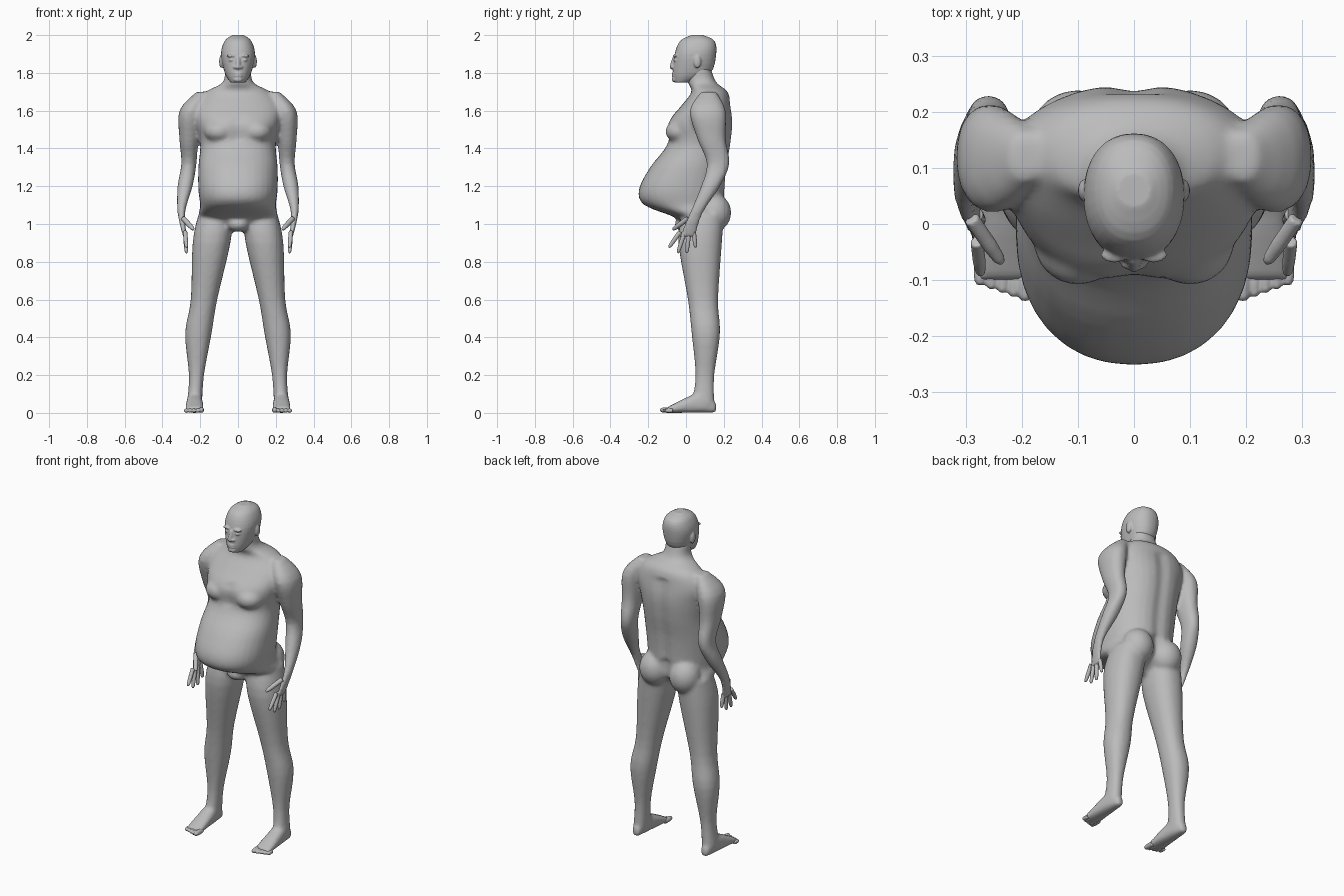
import bpy, bmesh, math
from mathutils import Vector, Matrix

default_cube = bpy.data.objects.get("Cube")
if default_cube:
    bpy.data.objects.remove(default_cube)

grey = bpy.data.materials.new("plain_grey")
grey.use_nodes = True
grey.diffuse_color = (0.5, 0.5, 0.5, 1)
grey.node_tree.nodes["Principled BSDF"].inputs["Base Color"].default_value = grey.diffuse_color


def signed_power(value, exponent):
    return math.copysign(abs(value) ** exponent, value)


def circle(count):
    """Yield cosine and sine pairs around a circle."""
    for i in range(count):
        angle = math.tau * i / count
        yield math.cos(angle), math.sin(angle)


def refine(rows, steps=4):
    """Pass a smooth curve through the rows of a profile."""
    keys = [Vector(row) for row in rows]
    keys = [keys[0]] + keys + [keys[-1]]
    result = []
    for before, start, end, after in zip(keys, keys[1:], keys[2:], keys[3:]):
        slope_in, slope_out = (end - before) / 2, (after - start) / 2
        for step in range(steps):
            t = step / steps
            blend = t * t * (3 - 2 * t)
            result.append(start.lerp(end, blend)
                          + slope_in * t * (1 - t) ** 2
                          - slope_out * t * t * (1 - t))
    return result + [keys[-1]]


def skin(bm, rings):
    """Bridge rings of points into a closed tube."""
    loops = [[bm.verts.new(point) for point in ring] for ring in rings]
    for lower, upper in zip(loops, loops[1:]):
        for i in range(len(lower)):
            bm.faces.new((lower[i - 1], lower[i], upper[i], upper[i - 1]))
    bm.faces.new(loops[0])
    bm.faces.new(loops[-1])


def no_dent(z, side):
    return 0


def section(z, centre, half_width, front, back, dent=no_dent):
    """Rounded horizontal outline, optionally dented along its middle."""
    middle, depth = (front + back) / 2, (back - front) / 2
    outline = []
    for c, s in circle(32):
        x = half_width * signed_power(c, 0.9)
        y = middle + depth * signed_power(s, 0.9)
        y -= math.copysign(dent(z, s), s) * math.exp(-(x / 0.035) ** 2)
        outline.append((centre + x, y, z))
    return outline


def digit(bm, root, tip, radius):
    """Finger or toe with a rounded end."""
    root, tip = Vector(root), Vector(tip)
    turn = (tip - root).to_track_quat('Z', 'Y')
    rings = []
    for along, scale in ((0, 1), (0.6, 1), (0.9, 0.8), (1, 0.4)):
        centre = root.lerp(tip, along)
        rings.append([centre + turn @ Vector((c, s, 0)) * radius * scale
                      for c, s in circle(10)])
    skin(bm, rings)


def blob(bm, centre, radii):
    placement = Matrix.Translation(centre) @ Matrix.Diagonal((*radii, 1))
    bmesh.ops.create_uvsphere(bm, u_segments=20, v_segments=12, radius=1, matrix=placement)


def finish(name, bm, voxel, iterations):
    """Make the object and fuse its overlapping pieces into one skin."""
    bmesh.ops.recalc_face_normals(bm, faces=bm.faces)
    mesh = bpy.data.meshes.new(name)
    bm.to_mesh(mesh)
    bm.free()
    mesh.materials.append(grey)
    obj = bpy.data.objects.new(name, mesh)
    bpy.context.scene.collection.objects.link(obj)
    fuse = obj.modifiers.new("fuse", 'REMESH')
    fuse.mode = 'VOXEL'
    fuse.voxel_size = voxel
    fuse.use_smooth_shade = True
    soften = obj.modifiers.new("soften", 'SMOOTH')
    soften.factor = 0.5
    soften.iterations = iterations


def body_dent(z, side):
    """Depth of the spine and buttock cleft behind, and between the breasts."""
    if side > 0:
        return 0.03 if z < 1.14 else 0.014 if z < 1.66 else 0
    return 0.012 if 1.44 < z < 1.57 else 0


# Torso and neck rows: height, half width, front, back
TORSO = [(0.96, 0.06, 0, 0.1), (1.03, 0.2, -0.05, 0.2), (1.1, 0.2, -0.22, 0.21),
         (1.18, 0.21, -0.25, 0.21), (1.3, 0.21, -0.19, 0.22), (1.42, 0.2, -0.1, 0.24),
         (1.53, 0.22, -0.1, 0.25), (1.62, 0.23, -0.03, 0.24), (1.7, 0.17, 0.03, 0.22),
         (1.75, 0.08, 0.01, 0.16), (1.83, 0.07, 0.01, 0.13)]

# Limb rows: height, sideways centre, half width, front, back
ARM = [(1.7, 0.19, 0.03, 0.08, 0.16), (1.6, 0.25, 0.06, 0.02, 0.21),
       (1.45, 0.26, 0.05, 0.06, 0.21), (1.32, 0.26, 0.04, 0.11, 0.23),
       (1.2, 0.28, 0.04, 0.08, 0.18), (1.06, 0.3, 0.02, 0.02, 0.09),
       (0.93, 0.28, 0.01, -0.04, 0.05)]
LEG = [(1.05, 0.12, 0.09, -0.02, 0.2), (0.9, 0.14, 0.1, -0.04, 0.19),
       (0.6, 0.18, 0.07, 0.01, 0.17), (0.42, 0.21, 0.07, 0.03, 0.18),
       (0.2, 0.22, 0.04, 0.05, 0.15), (0.05, 0.23, 0.04, 0.03, 0.15)]

# Foot rows from heel to toes: depth, half width, height of the top
FOOT = [(0.16, 0.02, 0.05), (0.08, 0.04, 0.11), (-0.1, 0.05, 0.03)]

# Head rows: height, half width, front, back
HEAD = [(1.75, 0.04, -0.06, 0.02), (1.8, 0.07, -0.07, 0.13), (1.9, 0.09, -0.06, 0.16),
        (1.97, 0.07, -0.03, 0.15), (2, 0.03, 0.03, 0.09)]

# Body with arms, legs and feet
bm = bmesh.new()
skin(bm, [section(z, 0, width, front, back, body_dent)
          for z, width, front, back in refine(TORSO)])
for side in (1, -1):
    for limb in (ARM, LEG):
        skin(bm, [section(z, side * x, width, front, back)
                  for z, x, width, front, back in refine(limb)])
    # Flat sole and rounded instep
    skin(bm, [[(side * 0.23 + width * c, y, top / 2 * (1 + signed_power(s, 0.6)))
               for c, s in circle(24)] for y, width, top in refine(FOOT)])
    # Buttock and breast
    blob(bm, (side * 0.1, 0.15, 1.06), (0.09, 0.09, 0.1))
    blob(bm, (side * 0.1, -0.03, 1.49), (0.08, 0.08, 0.06))
# Pelvic floor
blob(bm, (0, -0.01, 1), (0.06, 0.05, 0.04))
finish("body", bm, voxel=0.011, iterations=5)

# Head with nose, lips, chin, brows, eyes and ears
bm = bmesh.new()
skin(bm, [section(z, 0, width, front, back) for z, width, front, back in refine(HEAD)])
digit(bm, root=(0, -0.06, 1.88), tip=(0, -0.08, 1.82), radius=0.012)
for lip in (1.785, 1.797):
    blob(bm, (0, -0.064, lip), (0.024, 0.012, 0.006))
blob(bm, (0, -0.06, 1.765), (0.025, 0.015, 0.015))
for side in (1, -1):
    blob(bm, (side * 0.035, -0.055, 1.89), (0.025, 0.015, 0.008))
    blob(bm, (side * 0.035, -0.055, 1.868), (0.015, 0.012, 0.007))
    blob(bm, (side * 0.015, -0.07, 1.83), (0.01, 0.01, 0.008))
    blob(bm, (side * 0.088, 0.06, 1.86), (0.012, 0.02, 0.035))
finish("head", bm, voxel=0.005, iterations=2)

for name, side in (("left", 1), ("right", -1)):
    # Fingers fan out below the palm, the thumb points forward
    bm = bmesh.new()
    for i in range(4):
        spread = i - 1.5
        digit(bm, root=(side * 0.28, 0.005 + spread * 0.024, 0.96),
              tip=(side * 0.273, -0.02 + spread * 0.047, 0.83 + 0.03 * abs(spread)),
              radius=0.012)
    digit(bm, root=(side * 0.29, 0.01, 1.03), tip=(side * 0.235, -0.07, 0.97), radius=0.014)
    finish(name + "_fingers", bm, voxel=0.004, iterations=1)

    # Toes, from the big inner one outwards
    bm = bmesh.new()
    for i in range(5):
        x = side * (0.194 + 0.02 * i)
        radius = 0.012 if i else 0.015
        digit(bm, root=(x, -0.07, radius), tip=(x, -0.137 + 0.007 * i, radius), radius=radius)
    finish(name + "_toes", bm, voxel=0.004, iterations=1)
